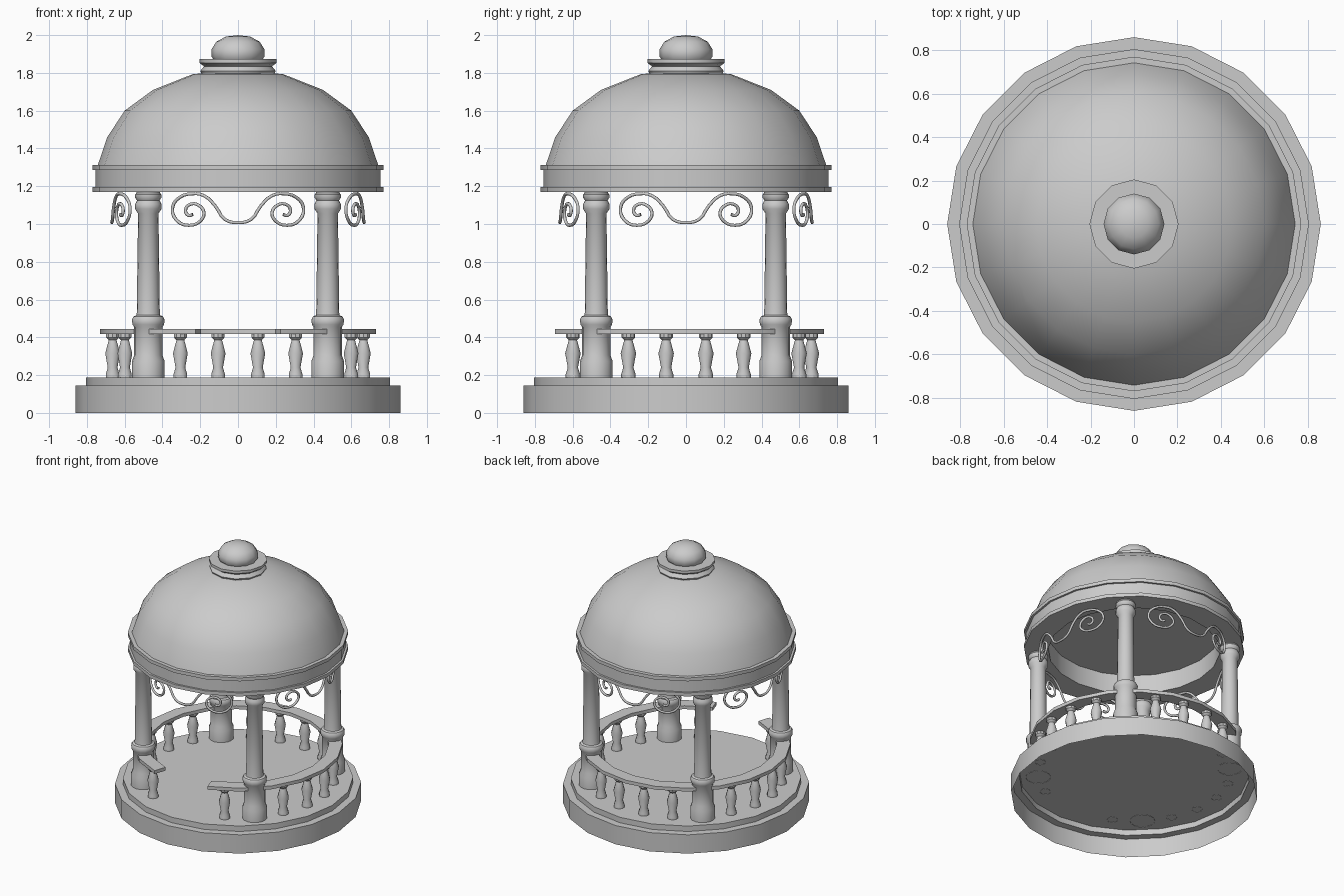
import bpy, bmesh
from math import sin, cos, pi, radians, sqrt

if "Cube" in bpy.data.objects:
    bpy.data.objects.remove(bpy.data.objects["Cube"])


def add_object(name, bm, angle=35):
    mesh = bpy.data.meshes.new(name)
    bmesh.ops.remove_doubles(bm, verts=bm.verts, dist=1e-5)
    bmesh.ops.recalc_face_normals(bm, faces=bm.faces)
    bm.to_mesh(mesh)
    bm.free()
    ob = bpy.data.objects.new(name, mesh)
    bpy.context.collection.objects.link(ob)
    bpy.ops.object.select_all(action='DESELECT')
    ob.select_set(True)
    bpy.context.view_layer.objects.active = ob
    bpy.ops.object.shade_smooth_by_angle(angle=radians(angle))
    return ob


def lathe(name, profile, sides, x=0, y=0, angle=35):
    """Revolve a list of (radius, z) around a vertical axis at x, y."""
    bm = bmesh.new()
    rings = [[bm.verts.new((x + r * sin(2 * pi * i / sides),
                            y + r * cos(2 * pi * i / sides), z))
              for i in range(sides)] for r, z in profile]
    for a, b, (ra, _), (rb, _) in zip(rings, rings[1:], profile, profile[1:]):
        for i in range(sides):
            j = (i + 1) % sides
            if ra == 0:
                bm.faces.new((a[i], b[i], b[j]))
            elif rb == 0:
                bm.faces.new((a[i], a[j], b[i]))
            else:
                bm.faces.new((a[i], a[j], b[j], b[i]))
    return add_object(name, bm, angle)


# Stepped base, open underneath
lathe("base", [(0.86, 0), (0.86, 0.145), (0.805, 0.145), (0.805, 0.187), (0, 0.187)], 20)

# Roof ring with flat ceiling
lathe("roof_ring", [(0, 1.315), (0.6, 1.315), (0.6, 1.17), (0.77, 1.17), (0.77, 1.197),
                    (0.755, 1.197), (0.755, 1.287), (0.77, 1.287), (0.77, 1.313),
                    (0.74, 1.313)], 20)

# Dome
lathe("dome", [(0.742, 1.313), (0.692, 1.46), (0.6, 1.6), (0.45, 1.71), (0.24, 1.793),
               (0, 1.815)], 20, angle=50)

# Finial collar and ball
lathe("finial_collar", [(0.19, 1.79), (0.2, 1.81), (0.18, 1.835), (0.205, 1.853),
                        (0.205, 1.873), (0.1, 1.873)], 12)
lathe("finial_ball", [(0.12, 1.86), (0.14, 1.885), (0.14, 1.925), (0.115, 1.965),
                      (0.065, 1.992), (0, 2.0)], 12, angle=60)

# Four columns
column = [(0.087, 0.185), (0.087, 0.272), (0.075, 0.305), (0.075, 0.455), (0.084, 0.468),
          (0.086, 0.495), (0.078, 0.51), (0.063, 0.517), (0.061, 0.53), (0.054, 1.055),
          (0.07, 1.08), (0.07, 1.105), (0.06, 1.125), (0.07, 1.14), (0.07, 1.155),
          (0.062, 1.165), (0.062, 1.175)]
for sx, side in ((-1, "left"), (1, "right")):
    for sy, end in ((-1, "front"), (1, "back")):
        lathe(f"column_{end}_{side}", column, 16, sx * 0.475, sy * 0.475)

# Balusters: four per side, only the outer two at the front entrance
baluster = [(0.038, 0.185), (0.038, 0.205), (0.027, 0.24), (0.041, 0.315), (0.022, 0.385),
            (0.036, 0.4), (0.036, 0.42)]
for k in range(20):
    deg = 9 + 18 * k
    near_column = abs(deg % 90 - 45) < 12
    entrance = abs(deg - 180) < 12
    if not near_column and not entrance:
        a = radians(deg)
        lathe(f"baluster_{k}", baluster, 10, 0.672 * sin(a), 0.672 * cos(a))

# Handrail: a 20-sided ring with two segments left out at the front
bm = bmesh.new()
sections = []
for k in range(19):
    a = radians(198 + 18 * k)
    sections.append([bm.verts.new((r * sin(a), r * cos(a), z)) for r, z in
                     ((0.635, 0.418), (0.73, 0.418), (0.73, 0.444), (0.635, 0.444))])
for a, b in zip(sections, sections[1:]):
    for i in range(4):
        j = (i + 1) % 4
        bm.faces.new((a[i], a[j], b[j], b[i]))
bm.faces.new(sections[0])
bm.faces.new(sections[-1])
add_object("handrail", bm)

# Scrollwork: half path (x, z) mirrored, wrapped on a circle, on four sides
half = [(0.07, 1.025), (0.12, 1.095), (0.18, 1.15), (0.24, 1.16), (0.31, 1.14),
        (0.347, 1.085), (0.325, 1.02), (0.26, 0.993), (0.2, 1.015), (0.18, 1.06),
        (0.21, 1.1), (0.25, 1.105), (0.278, 1.075), (0.262, 1.045), (0.24, 1.05)]
path = [(-x, z) for x, z in reversed(half)] + [(0, 1.007)] + half
for k, side in enumerate(("front", "right", "back", "left")):
    curve = bpy.data.curves.new(f"scroll_{side}", 'CURVE')
    curve.dimensions = '3D'
    curve.bevel_depth = 0.009
    curve.bevel_resolution = 1
    curve.resolution_u = 3
    curve.use_fill_caps = True
    spline = curve.splines.new('BEZIER')
    spline.bezier_points.add(len(path) - 1)
    for p, (x, z) in zip(spline.bezier_points, path):
        p.co = (x, -sqrt(0.668 ** 2 - x * x), z)
        p.handle_left_type = p.handle_right_type = 'AUTO'
    ob = bpy.data.objects.new(f"scroll_{side}", curve)
    ob.rotation_euler.z = k * pi / 2
    bpy.context.collection.objects.link(ob)
